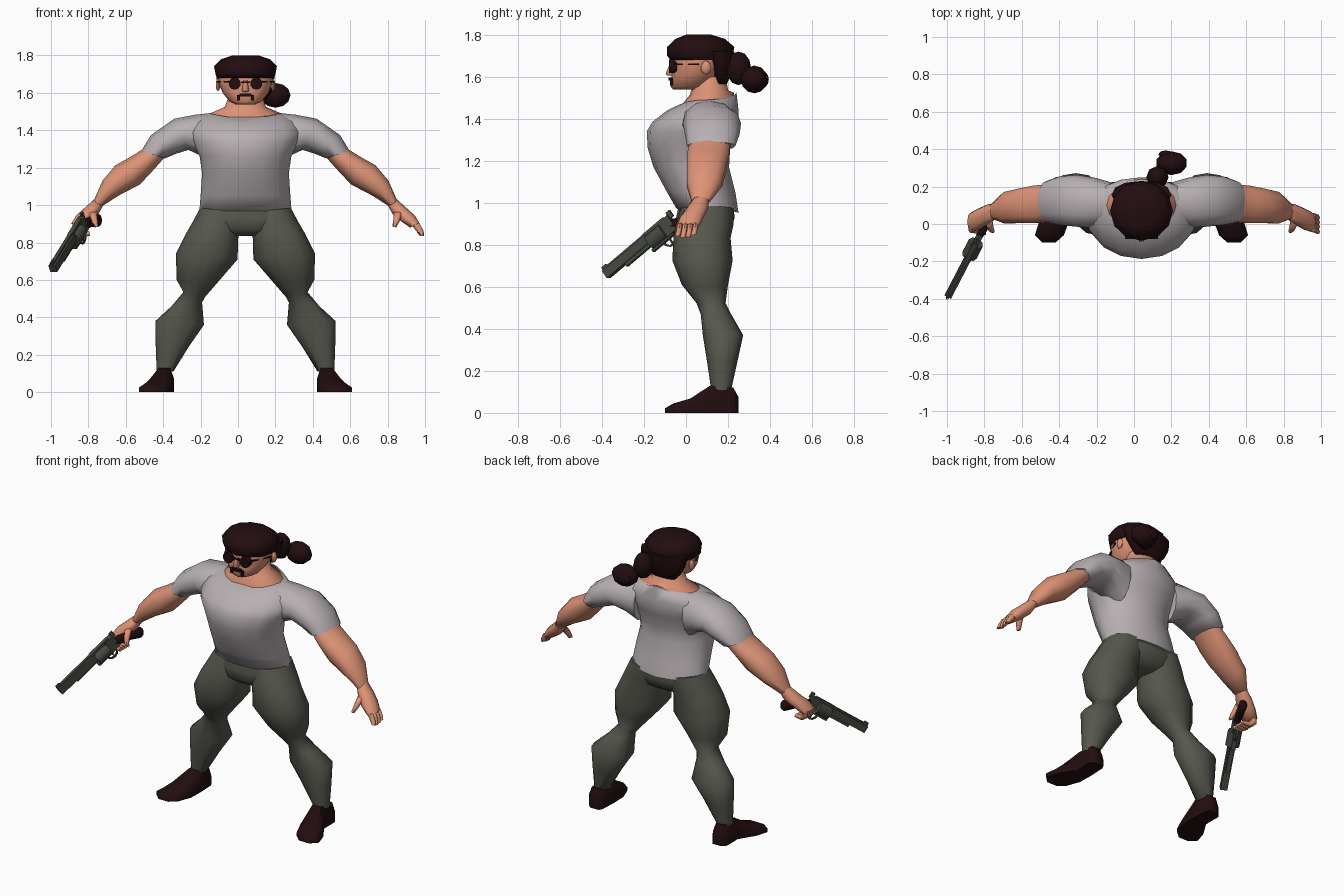
import bpy, bmesh, math
from mathutils import Vector, Matrix

CX = 0.04  # body centre line


def material(name, rgb):
    m = bpy.data.materials.new(name)
    m.diffuse_color = (*rgb, 1)
    return m


SKIN = material("skin", (0.72, 0.29, 0.18))
SHIRT = material("shirt_grey", (0.48, 0.435, 0.45))
PANTS = material("trouser_green", (0.092, 0.097, 0.076))
DARK = material("dark_brown", (0.016, 0.004, 0.005))
METAL = material("gun_metal", (0.062, 0.07, 0.055))


def finish(name, bm, mat, angle=50):
    bmesh.ops.recalc_face_normals(bm, faces=bm.faces)
    me = bpy.data.meshes.new(name)
    bm.to_mesh(me)
    bm.free()
    me.materials.append(mat)
    ob = bpy.data.objects.new(name, me)
    bpy.context.collection.objects.link(ob)
    bpy.ops.object.select_all(action='DESELECT')
    ob.select_set(True)
    bpy.context.view_layer.objects.active = ob
    bpy.ops.object.shade_smooth_by_angle(angle=math.radians(angle))
    return ob


def ring(a, b, yf, yb, tilt=0, n=12, p=0.9):
    """Oval through the x,z points a and b, spanning yf..yb in depth; tilt dips the front in a V."""
    pts = []
    for i in range(n):
        t = 2 * math.pi * i / n
        c, s = math.cos(t), math.sin(t)
        c, s = (math.copysign(abs(q) ** p, q) for q in (c, s))
        dz = tilt * math.copysign(1 - abs(c), s)
        pts.append(Vector(((a[0] + b[0]) / 2 + c * (b[0] - a[0]) / 2,
                           (yf + yb) / 2 + s * (yb - yf) / 2,
                           (a[1] + b[1]) / 2 + c * (b[1] - a[1]) / 2 + dz)))
    return pts


def loft(name, rings, mat, side=1, matrix=None, angle=65):
    bm = bmesh.new()
    rows = []
    for r in rings:
        row = []
        for q in r:
            q = Vector((CX + side * (q[0] - CX), q[1], q[2]))
            row.append(bm.verts.new(matrix @ q if matrix else q))
        rows.append(row)
    n = len(rows[0])
    for lo, hi in zip(rows, rows[1:]):
        for i in range(n):
            bm.faces.new((lo[i], lo[(i + 1) % n], hi[(i + 1) % n], hi[i]))
    bm.faces.new(rows[0])
    bm.faces.new(rows[-1])
    return finish(name, bm, mat, angle)


def stack(name, levels, mat, n=12, p=0.9, angle=65):
    """Upright loft; levels are z, half width, front y, back y, tilt."""
    return loft(name, [ring((CX - w, z), (CX + w, z), f, b, t, n, p)
                       for z, w, f, b, t in levels], mat, angle=angle)


def limb(name, levels, mat, side, n=10):
    """Levels are x, z of one edge, x, z of the other, front y, back y."""
    return loft(name, [ring(l[:2], l[2:4], l[4], l[5], 0, n) for l in levels], mat, side)


def box(name, loc, size, mat, matrix=Matrix()):
    bm = bmesh.new()
    bmesh.ops.create_cube(bm, size=1, matrix=matrix @ Matrix.Translation(loc)
                          @ Matrix.Diagonal((*size, 1)))
    return finish(name, bm, mat, 30)


def ball(name, loc, size, mat, u=8, v=6):
    bm = bmesh.new()
    bmesh.ops.create_uvsphere(bm, u_segments=u, v_segments=v, radius=1,
                              matrix=Matrix.Translation(loc) @ Matrix.Diagonal((*size, 1)))
    return finish(name, bm, mat)


def rod(name, loc, r, depth, mat, axis, matrix=Matrix(), n=10):
    rot = Matrix.Rotation(math.pi / 2, 4, axis)
    bm = bmesh.new()
    bmesh.ops.create_cone(bm, cap_ends=True, segments=n, radius1=r, radius2=r, depth=depth,
                          matrix=matrix @ Matrix.Translation(loc) @ rot)
    return finish(name, bm, mat, 50)


# Torso: shirt, trouser seat, neck
stack("shirt_body", [(0.962, .247, -.045, .25, -.01), (1.05, .24, -.09, .235, 0),
                     (1.17, .232, -.155, .205, 0), (1.26, .245, -.182, .21, 0),
                     (1.34, .285, -.187, .238, 0), (1.385, .30, -.16, .25, 0),
                     (1.44, .285, -.09, .25, .0), (1.49, .2, -.04, .24, .035)],
      SHIRT, 16, 1, 80)
stack("trouser_seat", [(1.0, .225, -.035, .225, 0), (0.93, .25, -.05, .235, 0),
                       (0.87, .23, -.045, .215, 0), (0.835, .11, 0, .16, 0)], PANTS, 14)
stack("neck", [(1.45, .19, -.02, .225, .03), (1.492, .186, -.025, .228, .032),
               (1.525, .11, .02, .2, .01), (1.6, .085, .035, .19, 0)], SKIN, 16, 1)

# Head, face and hair
stack("head", [(1.538, .05, -.06, .08, 0), (1.553, .085, -.073, .11, 0),
               (1.60, .122, -.07, .15, 0), (1.65, .142, -.065, .18, 0),
               (1.71, .147, -.07, .19, 0), (1.76, .11, -.04, .17, 0)], SKIN)
stack("hair_cap", [(1.68, .154, -.075, .21, 0), (1.7, .16, -.09, .222, .0),
                   (1.742, .168, -.09, .23, 0), (1.78, .132, -.05, .185, 0),
                   (1.80, .07, -.0, .12, 0)], DARK, 12, 1)
stack("hair_nape", [(1.565, .085, .14, .195, 0), (1.61, .125, .128, .213, 0),
                    (1.66, .152, .11, .226, 0), (1.72, .16, .08, .23, 0)], DARK)
stack("nose", [(1.605, .014, -.09, -.05, 0), (1.613, .02, -.1, -.05, 0),
               (1.665, .01, -.078, -.05, 0)], SKIN, 6)
ball("hair_knot", (.2, .325, 1.587), (.085, .064, .066), DARK, 10, 6)
ball("hair_knot_end", (.17, .372, 1.587), (.04, .022, .035), DARK)
ball("hair_tie", (.125, .25, 1.64), (.06, .06, .08), DARK)
box("moustache_top", (CX, -.069, 1.589), (.064, .03, .016), DARK)
box("glasses_bridge", (CX, -.076, 1.658), (.05, .012, .008), DARK)
for s in (-1, 1):
    box("moustache_end", (CX + s * .037, -.06, 1.573), (.016, .03, .03), DARK)
    rod("glasses_lens", (CX + s * .058, -.062, 1.65), .033, .036, DARK, 'X')
    turn = Matrix.Translation((CX + s * .121, 0, 1.66)) @ Matrix.Rotation(-s * .46, 4, 'Z')
    box("glasses_arm", (0, 0, 0), (.008, .135, .008), DARK, turn)
    ball("ear", (CX + s * .147, .095, 1.643), (.014, .024, .034), SKIN, 6, 5)

# Limbs, mirrored about the centre line
for s in (-1, 1):
    limb("sleeve", [(.2, 1.495, .22, 1.22, .0, .225), (.31, 1.483, .27, 1.26, -.02, .248),
                    (.42, 1.462, .345, 1.295, -.015, .262), (.545, 1.375, .41, 1.275, -.005, .255),
                    (.597, 1.29, .47, 1.25, .005, .235)], SHIRT, s, 12)
    limb("arm", [(.53, 1.35, .45, 1.28, .03, .22), (.595, 1.295, .49, 1.235, .01, .215),
                 (.66, 1.255, .53, 1.19, 0, .21), (.735, 1.213, .605, 1.11, 0, .195),
                 (.805, 1.13, .72, 1.05, 0, .175), (.853, 1.02, .805, .995, .025, .115)], SKIN, s)
    limb("palm", [(.85, 1.03, .80, 1.0, .03, .11), (.90, .985, .825, .955, .0, .105),
                  (.945, .945, .87, .915, -.03, .085), (.972, .9, .92, .88, -.042, .065)], SKIN, s, 8)
    limb("thumb", [(.88, .96, .835, .965, -.01, .03), (.865, .915, .83, .92, -.04, .0),
                   (.845, .88, .825, .885, -.05, -.022)], SKIN, s, 6)
    for i in range(4):  # open fingers on one hand, curled around the grip on the other
        y, k = -.042 + i * .025, .008 * abs(i - 1.3)
        if s > 0:
            path = [(.97, .905, .93, .89), (.99, .865, .955, .86), (.995, .832 + k, .97, .834 + k)]
        else:
            path = [(.965, .905, .925, .89), (.965, .86, .93, .875),
                    (.92, .83, .91, .862), (.87, .835, .875, .86)]
        limb("finger", [(*q, y - .006 * j, y + .027 - .006 * j)
                        for j, q in enumerate(path)], SKIN, s, 6)
    limb("trouser_leg", [(.282, .985, .05, .96, -.025, .225), (.325, .905, .06, .88, -.05, .225),
                         (.36, .845, .08, .82, -.06, .212), (.412, .74, .082, .71, -.065, .222),
                         (.408, .6, .16, .62, -.02, .2), (.372, .535, .255, .51, .05, .188),
                         (.435, .46, .272, .48, .07, .215), (.522, .38, .262, .36, .08, .272),
                         (.52, .25, .345, .24, .1, .245), (.515, .11, .425, .11, .12, .215)],
         PANTS, s, 12)
    # Shoe, lofted from heel to toe: y, inner x, outer x, height
    shoe = []
    for y, x0, x1, h in [(.25, .44, .5, .075), (.225, .427, .525, .12), (.115, .422, .525, .13),
                         (.02, .425, .585, .068), (-.06, .455, .61, .045), (-.1, .5, .57, .022)]:
        m, w = (x0 + x1) / 2, x1 - x0
        shoe.append([(x0, y, 0), (x1, y, 0), (x1, y, h * .55),
                     (m + w * .3, y, h), (m - w * .3, y, h), (x0, y, h * .55)])
    loft("shoe", shoe, DARK, s, angle=55)

# Revolver, built along its own axes: x barrel, z up
d = Vector((-.37, -.71, -.60)).normalized()
up = (Vector((0, 0, 1)) - d.z * d).normalized()
G = Matrix((d, up.cross(d), up)).transposed().to_4x4()
G.translation = (-.863, -.135, .84)
box("gun_barrel", (.185, 0, .02), (.29, .04, .042), METAL, G)
box("gun_rib", (.185, 0, .045), (.29, .018, .014), METAL, G)
box("gun_sight", (.315, 0, .055), (.03, .008, .014), METAL, G)
box("gun_underlug", (.13, 0, -.006), (.17, .024, .022), METAL, G)
rod("gun_cylinder", (0, 0, 0), .042, .095, METAL, 'Y', G, 8)
box("gun_top_strap", (-.01, 0, .045), (.14, .026, .016), METAL, G)
box("gun_frame", (-.075, 0, .004), (.065, .036, .084), METAL, G)
box("gun_lower_frame", (-.01, 0, -.04), (.14, .026, .014), METAL, G)
box("gun_hammer", (-.115, 0, .045), (.025, .012, .035), METAL, G)
box("gun_trigger", (-.045, 0, -.058), (.008, .008, .034), METAL, G)
# Trigger guard as a half hoop of short bars
for i in range(6):
    t = math.pi * (i + .5) / 6
    M = G @ Matrix.Translation((-.045 + .036 * math.cos(t), 0, -.044 - .036 * math.sin(t)))
    box("gun_trigger_guard", (0, 0, 0), (.008, .012, .022), METAL, M @ Matrix.Rotation(t, 4, 'Y'))
# Grip
grip = []
for x, z, l, w in [(-.075, .0, .034, .017), (-.13, -.02, .03, .022),
                   (-.19, -.05, .03, .024), (-.245, -.085, .036, .026), (-.258, -.095, .022, .016)]:
    grip.append([(x + l * .6 * math.cos(t), w * math.sin(t), z + l * -.8 * math.cos(t))
                 for t in (2 * math.pi * i / 8 for i in range(8))])
loft("gun_grip", grip, DARK, 1, G)
